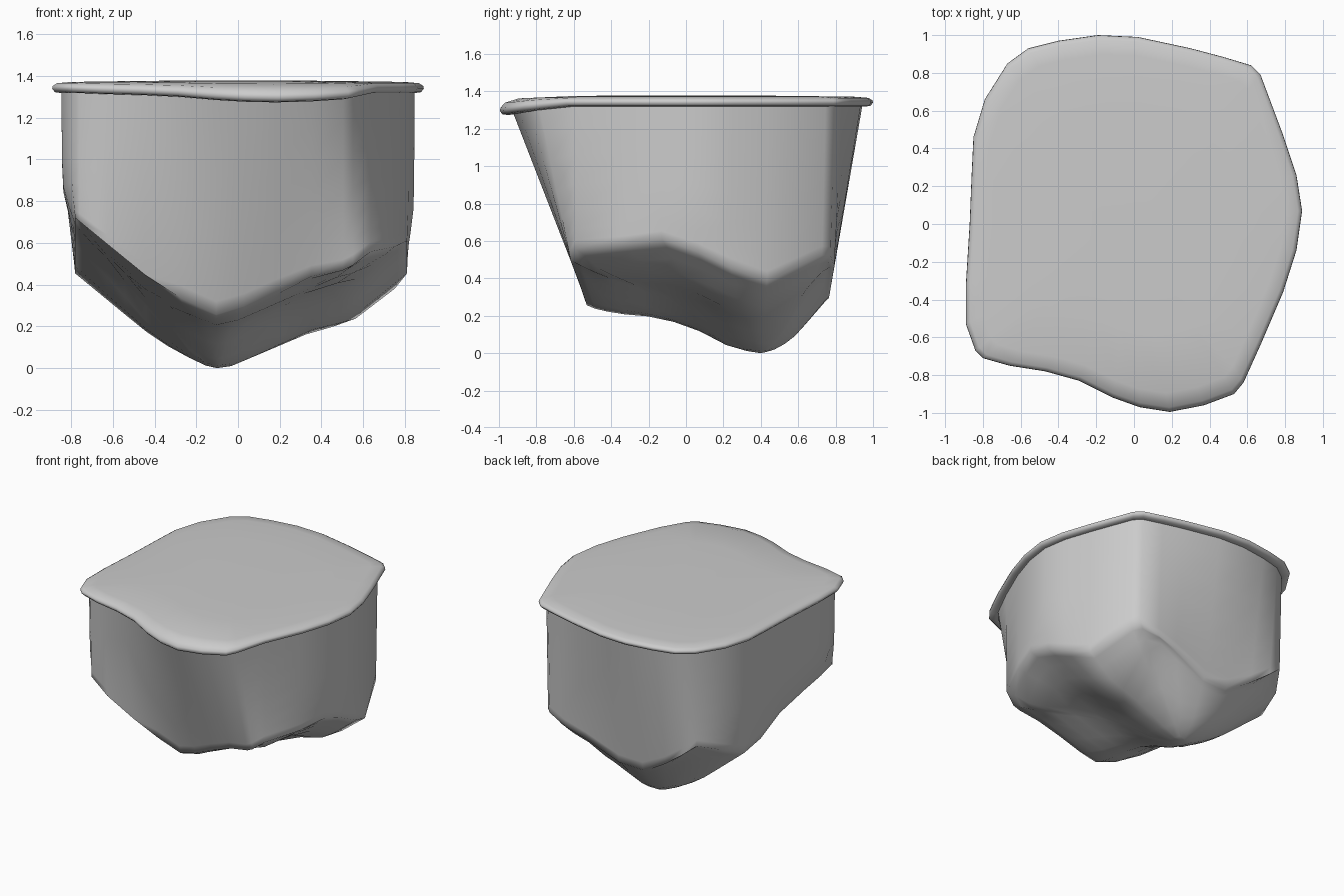
import bpy, bmesh

if "Cube" in bpy.data.objects:
    bpy.data.objects.remove(bpy.data.objects["Cube"])

OUTLINE = [(-.19, 1), (.02, .99), (.3, .93), (.47, .885), (.62, .84), (.67, .79), (.79, .47), (.86, .26),
           (.89, .07), (.86, -.14), (.79, -.36), (.67, -.64), (.58, -.84), (.53, -.90), (.37, -.96),
           (.19, -.995), (.03, -.97), (-.11, -.92), (-.29, -.83), (-.47, -.78), (-.66, -.75),
           (-.8, -.71), (-.84, -.67), (-.89, -.53), (-.89, -.32), (-.87, 0), (-.86, .25), (-.85, .46),
           (-.79, .66), (-.67, .85), (-.56, .93), (-.4, .97)]


def interp(table, t):
    if t <= table[0][0]:
        return table[0][1]
    for (a, va), (b, vb) in zip(table, table[1:]):
        if t <= b:
            return va + (vb - va) * (t - a) / (b - a)
    return table[-1][1]


def rise(x):
    # V-shaped rise to both sides of the keel
    return interp([(-.78, .45), (-.45, .18), (-.3, .08), (-.15, .01), (-.1, 0), (-.03, .01), (.4, .19),
                   (.52, .2), (.81, .42)], x)


def underside(x, y):
    keel = interp([(-.56, .27), (-.5, .24), (-.37, .21), (-.13, .19), (.12, .1), (.22, .04), (.33, .01),
                   (.4, 0), (.46, .01), (.56, .06), (.76, .27)], y)
    return keel + rise(x)


def loft(name, rings, centre, angle):
    bm = bmesh.new()
    loops = [[bm.verts.new(p) for p in ring] for ring in rings]
    n = len(OUTLINE)
    for a, b in zip(loops, loops[1:]):
        for i in range(n):
            bm.faces.new((a[i], a[(i + 1) % n], b[(i + 1) % n], b[i]))
    tip = bm.verts.new(centre)
    for i in range(n):
        bm.faces.new((loops[-1][i], loops[-1][(i + 1) % n], tip))
    bmesh.ops.recalc_face_normals(bm, faces=bm.faces)
    me = bpy.data.meshes.new(name)
    bm.to_mesh(me)
    bm.free()
    ob = bpy.data.objects.new(name, me)
    bpy.context.collection.objects.link(ob)
    bpy.context.view_layer.objects.active = ob
    ob.select_set(True)
    bpy.ops.object.shade_smooth_by_angle(angle=angle)
    ob.select_set(False)
    return ob


# Cap: rounded lip that sags at the front
def sag(y):
    return .045 * max(0, min(1, (-y - .72) / .27))


rings = []
for s, z, k in [(.9, 1.325, 1), (.955, 1.318, 1), (.985, 1.322, 1), (1, 1.338, 1), (.997, 1.352, .9),
                (.975, 1.365, .6), (.9, 1.371, .2), (.6, 1.375, 0), (.3, 1.378, 0)]:
    rings.append([(x * s, y * s, z - k * sag(y)) for x, y in OUTLINE])
loft("grass_cap", rings, (0, 0, 1.378), 1.2)

# Rock body: slanted front and back planes cut by the keeled underside
top = [(x * .95, y * (.935 if y < 0 else .945)) for x, y in OUTLINE]
foot = []
for x, y in OUTLINE:
    fx = max(-.78, min(.81, .95 * x))
    front = -.53 - .385 * rise(fx)
    back = .76 + .17 * rise(fx)
    foot.append((fx, max(front, min(back, .92 * y))))
rings = []
for t, w in [(0, 0), (.15, .15), (.35, .35), (.55, .55), (.72, .72), (.86, .86), (.94, .94), (1, 1)]:
    ring = []
    for (x0, y0), (x1, y1) in zip(top, foot):
        wx = interp([(0, 0), (.5, .03), (.75, .15), (1, 1)], w)
        z0 = 1.335 - sag(y0)
        ring.append((x0 + (x1 - x0) * wx, y0 + (y1 - y0) * w, z0 + (underside(x1, y1) - z0) * t))
    rings.append(ring)
CX, CY = -.1, .4
for s in (.95, .88, .78, .65, .5, .35, .2, .08):
    ring = []
    for x, y in foot:
        px, py = CX + (x - CX) * s, CY + (y - CY) * s
        ring.append((px, py, underside(px, py)))
    rings.append(ring)
loft("rock_body", rings, (CX, CY, 0), 1.2)
